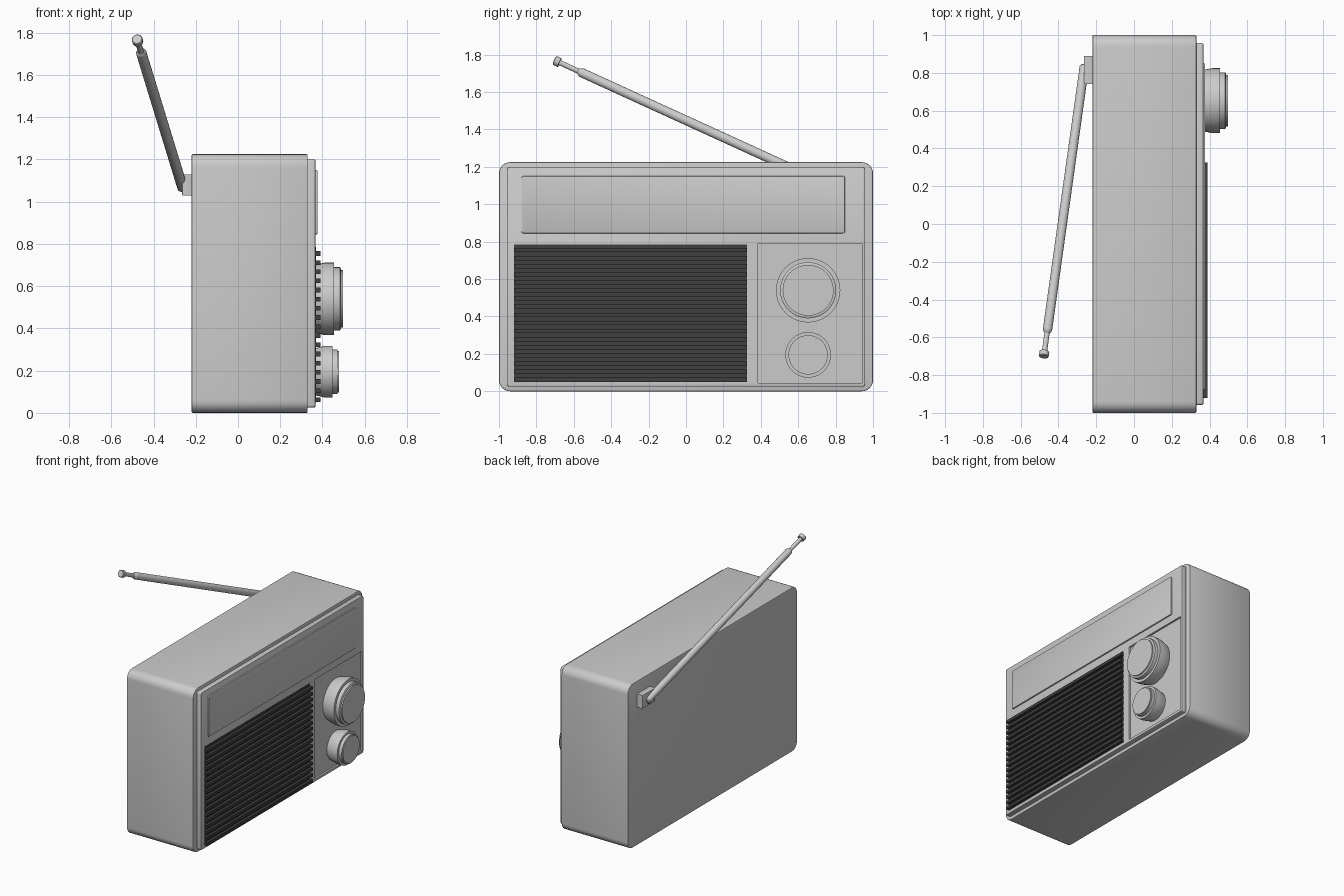
import bpy, bmesh, math
from mathutils import Vector

if "Cube" in bpy.data.objects:
    bpy.data.objects.remove(bpy.data.objects["Cube"])

dark = bpy.data.materials.new("dark_grille")
dark.diffuse_color = (0.05, 0.05, 0.05, 1)
dark.use_nodes = True
dark.node_tree.nodes["Principled BSDF"].inputs["Base Color"].default_value = dark.diffuse_color


def finish(name, bm, angle=30, mat=None):
    bmesh.ops.recalc_face_normals(bm, faces=bm.faces)
    me = bpy.data.meshes.new(name)
    bm.to_mesh(me)
    bm.free()
    ob = bpy.data.objects.new(name, me)
    bpy.context.collection.objects.link(ob)
    if mat:
        me.materials.append(mat)
    bpy.ops.object.select_all(action='DESELECT')
    ob.select_set(True)
    bpy.context.view_layer.objects.active = ob
    bpy.ops.object.shade_smooth_by_angle(angle=math.radians(angle))
    return ob


def slab(name, x, y, z, r=0.0, seg=6, bevel=0.0, mat=None):
    """Rectangle in the yz plane with rounded corners, extruded along x."""
    bm = bmesh.new()
    pts = []
    if r:
        corners = [(y[1], z[1], 1, 1), (y[0], z[1], -1, 1), (y[0], z[0], -1, -1), (y[1], z[0], 1, -1)]
        for k, (cy, cz, sy, sz) in enumerate(corners):
            for i in range(seg + 1):
                a = math.pi / 2 * (k + i / seg)
                pts.append((cy - sy * r + r * math.cos(a), cz - sz * r + r * math.sin(a)))
    else:
        pts = [(y[1], z[1]), (y[0], z[1]), (y[0], z[0]), (y[1], z[0])]
    face = bm.faces.new([bm.verts.new((x[0], p, q)) for p, q in pts])
    ext = bmesh.ops.extrude_face_region(bm, geom=[face])
    bmesh.ops.translate(bm, vec=(x[1] - x[0], 0, 0),
                        verts=[v for v in ext["geom"] if isinstance(v, bmesh.types.BMVert)])
    if bevel:
        rim = [e for e in bm.edges if abs(e.verts[0].co.x - e.verts[1].co.x) < 1e-5]
        bmesh.ops.bevel(bm, geom=rim, offset=bevel, segments=2, profile=0.5, affect='EDGES')
    return finish(name, bm, mat=mat)


def lathe(name, profile, origin, axis, seg=32):
    """Closed turned part: profile of (distance along axis, radius)."""
    bm = bmesh.new()
    rot = Vector((0, 0, 1)).rotation_difference(Vector(axis).normalized())
    rings = []
    for h, r in profile:
        rings.append([bm.verts.new(Vector(origin) + rot @ Vector(
            (r * math.cos(2 * math.pi * i / seg), r * math.sin(2 * math.pi * i / seg), h)))
            for i in range(seg)])
    for a, b in zip(rings, rings[1:]):
        for i in range(seg):
            j = (i + 1) % seg
            bm.faces.new((a[i], a[j], b[j], b[i]))
    bm.faces.new(rings[0])
    bm.faces.new(rings[-1])
    return finish(name, bm)


# Cabinet
slab("cabinet", (-0.22, 0.33), (-1, 1), (0, 1.225), r=0.06, bevel=0.006)

# Front plate with a shallow control recess
plate = slab("front_plate", (0.325, 0.367), (-0.958, 0.958), (0.025, 1.2), r=0.012, seg=3, bevel=0.006)
cutter = slab("recess_cutter", (0.353, 0.45), (0.385, 0.94), (0.045, 0.79))
cutter.hide_render = True
mod = plate.modifiers.new("recess", 'BOOLEAN')
mod.operation = 'DIFFERENCE'
mod.object = cutter
bpy.context.view_layer.objects.active = plate
bpy.ops.object.modifier_apply(modifier=mod.name)
bpy.data.objects.remove(cutter)

# Tuning dial window
slab("dial_window", (0.36, 0.377), (-0.88, 0.85), (0.845, 1.15), r=0.01, seg=3, bevel=0.005)

# Speaker grille: backing and slats
slab("grille_backing", (0.36, 0.369), (-0.92, 0.325), (0.05, 0.785), mat=dark)
count = 17
for i in range(count):
    z = 0.062 + i * (0.755 - 0.062) / (count - 1)
    slab("grille_slat_%02d" % (i + 1), (0.365, 0.39), (-0.92, 0.325), (z - 0.011, z + 0.011), mat=dark)

# Knobs
lathe("tuning_knob", [(0, 0.155), (0.03, 0.165), (0.065, 0.172), (0.105, 0.172), (0.105, 0.15),
                      (0.133, 0.15), (0.137, 0.143), (0.137, 0.136), (0.147, 0.136), (0.147, 0.13)],
      (0.35, 0.653, 0.54), (1, 0, 0), 40)
lathe("volume_knob", [(0, 0.108), (0.03, 0.115), (0.06, 0.122), (0.098, 0.122), (0.098, 0.105),
                      (0.122, 0.105), (0.122, 0.098), (0.129, 0.098), (0.129, 0.092)],
      (0.35, 0.653, 0.195), (1, 0, 0), 40)

# Telescopic antenna
slab("antenna_mount", (-0.265, -0.215), (0.74, 0.89), (1.03, 1.13), bevel=0.004)
base, end = Vector((-0.262, 0.84, 1.065)), Vector((-0.478, -0.703, 1.77))
axis = end - base
n = axis.length
lathe("antenna", [(0, 0.018), (0.008, 0.025), (n - 0.16, 0.025), (n - 0.15, 0.021), (n - 0.14, 0.014),
                  (n - 0.03, 0.014), (n - 0.03, 0.026), (n - 0.004, 0.026), (n, 0.022)],
      base, axis, 20)
